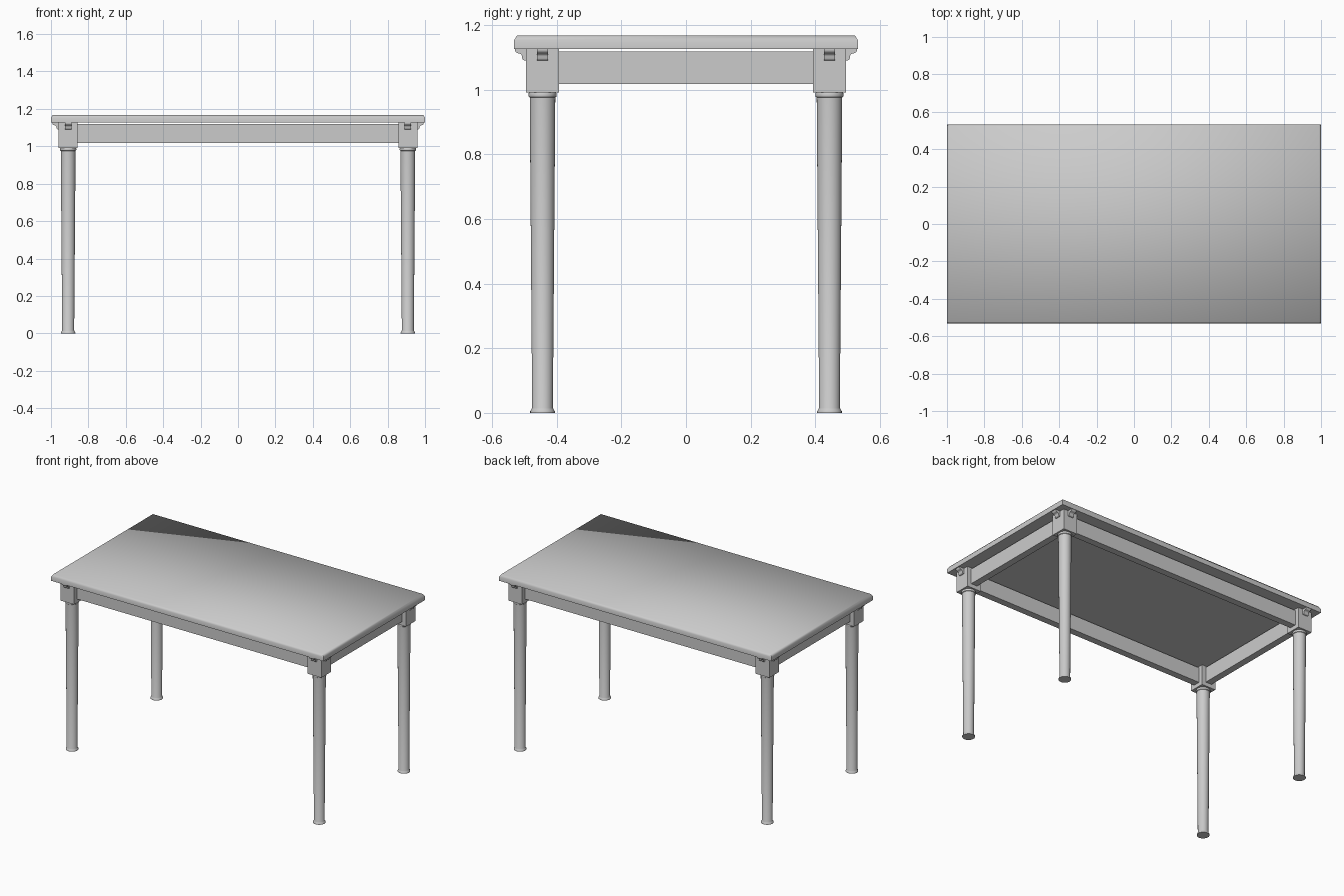
import bpy, bmesh, math
from mathutils import Matrix, Vector

cube = bpy.data.objects.get("Cube")
if cube:
    bpy.data.objects.remove(cube, do_unlink=True)

GREY = (0.6, 0.6, 0.6, 1)
grey = bpy.data.materials.new("plain grey")
grey.use_nodes = True
grey.diffuse_color = GREY
grey.node_tree.nodes["Principled BSDF"].inputs["Base Color"].default_value = GREY

LEG_X, LEG_Y = 0.908, 0.444
BLOCK = 0.102
TOP_UNDER = 1.126


def finish(name, bm, smooth=None):
    """Turn a bmesh into a named grey object, optionally smooth below an angle."""
    bmesh.ops.recalc_face_normals(bm, faces=bm.faces)
    mesh = bpy.data.meshes.new(name)
    bm.to_mesh(mesh)
    bm.free()
    mesh.materials.append(grey)
    obj = bpy.data.objects.new(name, mesh)
    bpy.context.collection.objects.link(obj)
    if smooth:
        bpy.ops.object.select_all(action='DESELECT')
        obj.select_set(True)
        bpy.context.view_layer.objects.active = obj
        bpy.ops.object.shade_smooth_by_angle(angle=math.radians(smooth))
    return obj


def loft(rings):
    """Skin a list of closed rings and cap both ends."""
    bm = bmesh.new()
    loops = [[bm.verts.new(p) for p in ring] for ring in rings]
    for low, high in zip(loops, loops[1:]):
        for i in range(len(low)):
            j = (i + 1) % len(low)
            bm.faces.new((low[i], low[j], high[j], high[i]))
    bm.faces.new(loops[0][::-1])
    bm.faces.new(loops[-1])
    return bm


def box(name, center, size):
    bm = bmesh.new()
    bmesh.ops.create_cube(bm, size=1, matrix=Matrix.Translation(center) @ Matrix.Diagonal((*size, 1)))
    return finish(name, bm)


def rectangle(x, y, z):
    return [(-x, -y, z), (x, -y, z), (x, y, z), (-x, y, z)]


def circle(cx, cy, r, z, n=32):
    return [(cx + r * math.cos(math.tau * i / n), cy + r * math.sin(math.tau * i / n), z) for i in range(n)]


# Table top with a chamfered upper edge
finish("table_top", loft([rectangle(1.0, 0.532, TOP_UNDER), rectangle(1.0, 0.532, 1.153),
                          rectangle(0.991, 0.523, 1.168)]), smooth=60)

# Leg profile: foot flare, long taper, neck and rounded collar (radius, height)
LEG = [(0.038, 0), (0.038, 0.005), (0.035, 0.010), (0.032, 0.016), (0.0395, 0.972),
       (0.0395, 0.976), (0.0425, 0.978), (0.044, 0.984), (0.0425, 0.990), (0.040, 0.994)]

# Bracket profile: stepped scroll under the top (distance out, height)
BRACKET = [(-0.004, TOP_UNDER), (0.034, TOP_UNDER), (0.034, 1.121), (0.031, 1.116), (0.026, 1.113),
           (0.020, 1.112), (0.015, 1.109), (0.012, 1.104), (0.012, 1.097), (0.009, 1.092),
           (0.004, 1.090), (-0.004, 1.090)]


def bracket(name, base, out, side):
    """Extrude the bracket profile across a block face."""
    rings = [[base + out * d + side * w + Vector((0, 0, z)) for d, z in BRACKET] for w in (-0.0175, 0.0175)]
    finish(name, loft(rings), smooth=40)


# Legs, corner blocks and brackets
for sx, side_name in ((1, "left"), (-1, "right")):
    for sy, end_name in ((-1, "front"), (1, "back")):
        tag = f"{end_name}_{side_name}"
        cx, cy = sx * LEG_X, sy * LEG_Y
        finish(f"{tag}_leg", loft([circle(cx, cy, r, z) for r, z in LEG]), smooth=40)
        box(f"{tag}_block", (cx, cy, (0.992 + TOP_UNDER) / 2), (BLOCK, BLOCK, TOP_UNDER - 0.992))
        X, Y = Vector((sx, 0, 0)), Vector((0, sy, 0))
        corner = Vector((cx, cy, 0))
        bracket(f"{tag}_side_bracket", corner + X * BLOCK / 2, X, Y)
        bracket(f"{tag}_end_bracket", corner + Y * BLOCK / 2, Y, X)

# Aprons between the blocks, set back from their faces
APRON_Z, APRON_H, THICK = 1.068, 0.100, 0.045
for s, long_name, short_name in ((-1, "front", "right"), (1, "back", "left")):
    box(f"{long_name}_apron", (0, s * LEG_Y, APRON_Z), (2 * LEG_X - BLOCK, THICK, APRON_H))
    box(f"{short_name}_apron", (s * LEG_X, 0, APRON_Z), (THICK, 2 * LEG_Y - BLOCK, APRON_H))
